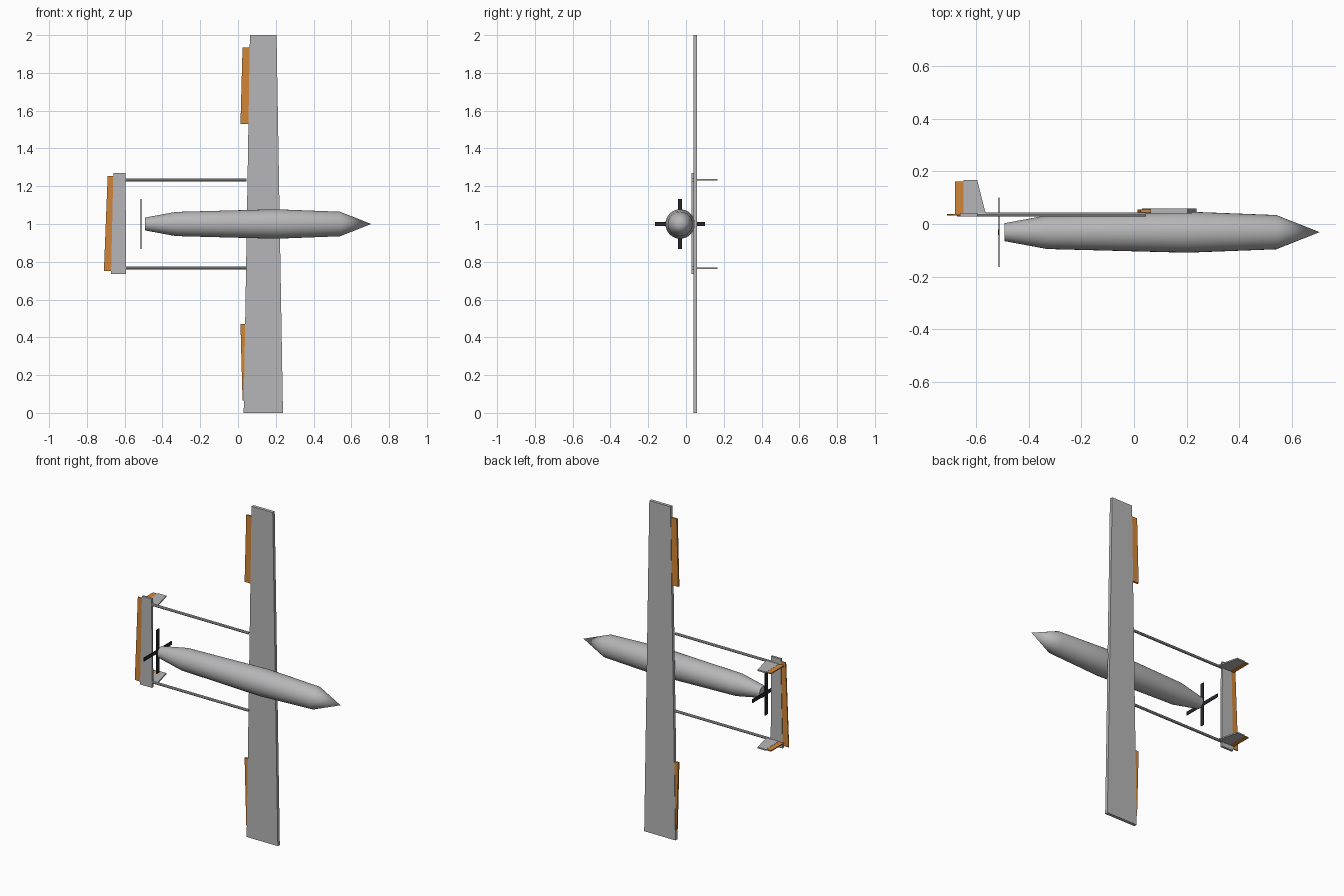
import bpy, bmesh, math
from mathutils import Matrix, Vector

cube = bpy.data.objects.get("Cube")
if cube:
    bpy.data.objects.remove(cube, do_unlink=True)


def material(name, rgb):
    m = bpy.data.materials.new(name)
    m.use_nodes = True
    color = (*rgb, 1)
    m.diffuse_color = color
    m.node_tree.nodes["Principled BSDF"].inputs["Base Color"].default_value = color
    return m


GREY = material("airframe grey", (0.47, 0.47, 0.48))
ORANGE = material("control orange", (0.65, 0.24, 0.04))
BLACK = material("propeller black", (0.02, 0.02, 0.025))

MID_Z = 1.0        # centre of the span
AXIS_Y = -0.031    # fuselage axis
BOOM_Z = 0.233     # boom distance from the centre
BOOM_Y = 0.036


def finish(name, bm, mat):
    bmesh.ops.recalc_face_normals(bm, faces=bm.faces)
    mesh = bpy.data.meshes.new(name)
    bm.to_mesh(mesh)
    bm.free()
    mesh.materials.append(mat)
    obj = bpy.data.objects.new(name, mesh)
    bpy.context.scene.collection.objects.link(obj)
    return obj


def plate(name, outline, axis, low, high, mat):
    """Extrude a flat outline; axis 'y' takes (x, z) points, 'z' takes (x, y)."""
    bm = bmesh.new()
    place = {"y": lambda a, b: (a, low, b), "z": lambda a, b: (a, b, low)}[axis]
    face = bm.faces.new([bm.verts.new(place(a, b)) for a, b in outline])
    out = bmesh.ops.extrude_face_region(bm, geom=[face])
    moved = [v for v in out["geom"] if isinstance(v, bmesh.types.BMVert)]
    step = (0, high - low, 0) if axis == "y" else (0, 0, high - low)
    bmesh.ops.translate(bm, verts=moved, vec=step)
    return finish(name, bm, mat)


# Fuselage: a profile of (x, radius) stations spun around its axis
stations = [(-0.492, 0), (-0.492, 0.034), (-0.33, 0.064), (0.2, 0.078),
            (0.54, 0.065), (0.705, 0)]
bm = bmesh.new()
verts = [bm.verts.new((x, AXIS_Y + r, MID_Z)) for x, r in stations]
edges = [bm.edges.new(pair) for pair in zip(verts, verts[1:])]
bmesh.ops.spin(bm, geom=verts + edges, cent=(0, AXIS_Y, MID_Z), axis=(1, 0, 0),
               angle=math.tau, steps=32, use_duplicate=False)
bmesh.ops.remove_doubles(bm, verts=bm.verts, dist=0.0005)
fuselage = finish("fuselage", bm, GREY)
bpy.context.view_layer.objects.active = fuselage
fuselage.select_set(True)
bpy.ops.object.shade_smooth_by_angle(angle=math.radians(30))
fuselage.select_set(False)

# Wing, wider toward the lower tip
plate("wing", [(0.03, 0), (0.238, 0), (0.204, 2), (0.063, 2)], "y", 0.039, 0.058, GREY)

# Tailplane and elevator
plate("tailplane", [(-0.672, 0.735), (-0.593, 0.735), (-0.595, 1.27), (-0.66, 1.27)],
      "y", 0.028, 0.041, GREY)
plate("elevator", [(-0.71, 0.75), (-0.665, 0.75), (-0.655, 1.255), (-0.69, 1.255)],
      "y", 0.032, 0.038, ORANGE)

# Paired parts on both sides of the centre
for side, s in (("upper", 1), ("lower", -1)):
    plate(side + "_aileron",
          [(x, MID_Z + s * d) for x, d in
           ((0.013, 0.53), (0.055, 0.53), (0.068, 0.935), (0.024, 0.935))],
          "y", 0.044, 0.055, ORANGE)

    z = MID_Z + s * BOOM_Z
    bm = bmesh.new()
    start, end = -0.62, 0.045
    turn = (Matrix.Translation(((start + end) / 2, BOOM_Y, z))
            @ Matrix.Rotation(math.pi / 2, 4, "Y"))
    bmesh.ops.create_cone(bm, cap_ends=True, segments=8, radius1=0.008,
                          radius2=0.008, depth=end - start, matrix=turn)
    finish(side + "_boom", bm, GREY)

    plate(side + "_fin",
          [(-0.648, 0.036), (-0.562, 0.036), (-0.595, 0.167), (-0.648, 0.167)],
          "z", z - 0.004, z + 0.004, GREY)
    plate(side + "_rudder",
          [(-0.68, 0.036), (-0.647, 0.036), (-0.647, 0.162), (-0.68, 0.162)],
          "z", z - 0.003, z + 0.003, ORANGE)

# Propeller: two crossed flat blades behind the fuselage
for name, size in (("propeller_blade_upright", (0.005, 0.022, 0.265)),
                   ("propeller_blade_level", (0.004, 0.265, 0.022))):
    bm = bmesh.new()
    bmesh.ops.create_cube(bm, size=1, matrix=Matrix.Translation((-0.513, AXIS_Y, MID_Z))
                          @ Matrix.Diagonal(Vector((*size, 1))))
    finish(name, bm, BLACK)
